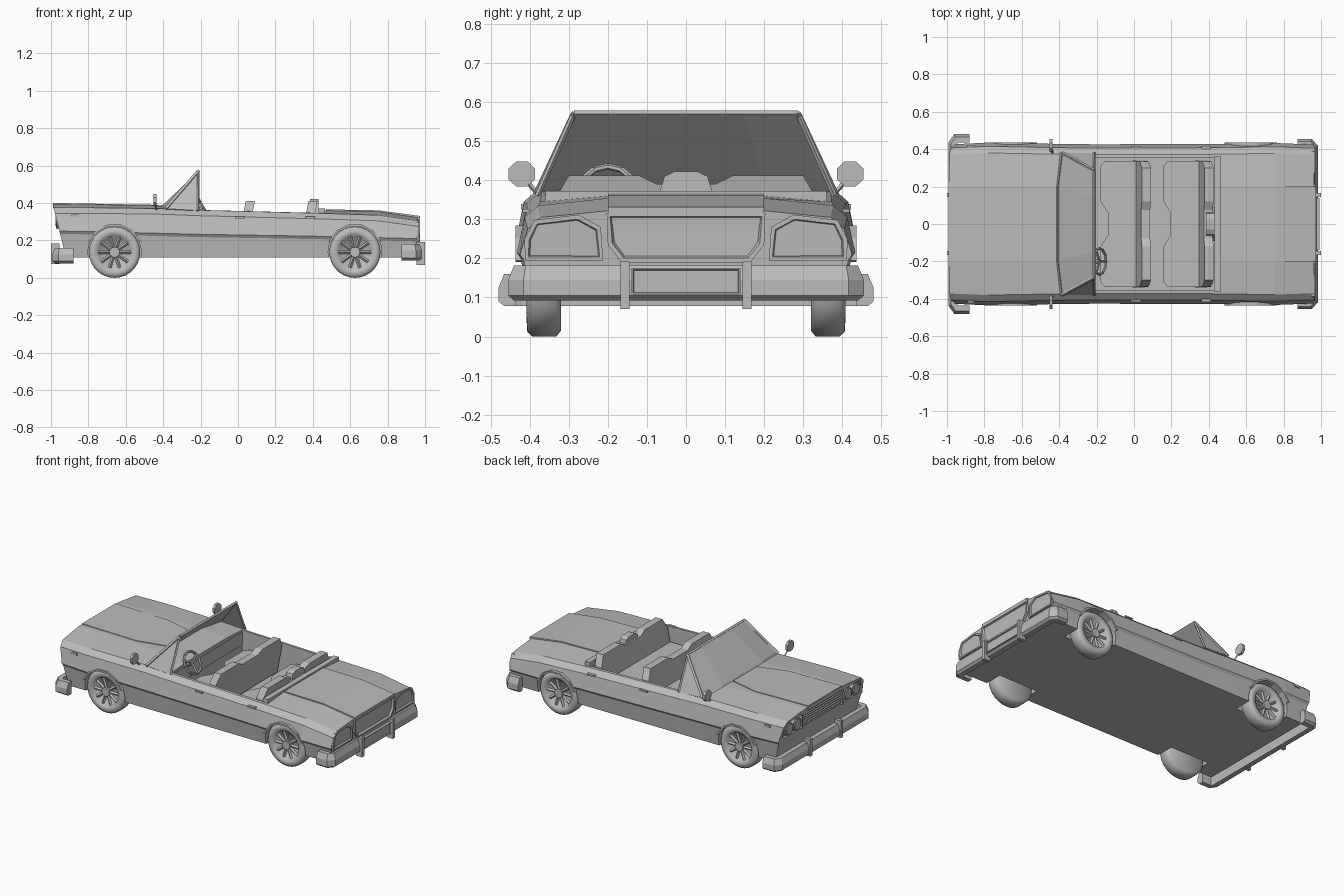
import bpy, bmesh, math
from mathutils import Vector, Matrix

if "Cube" in bpy.data.objects:
    bpy.data.objects.remove(bpy.data.objects["Cube"], do_unlink=True)

grey = bpy.data.materials.new("plain_grey")
grey.use_nodes = True
GREY = (0.5, 0.5, 0.5, 1)
grey.diffuse_color = GREY
grey.node_tree.nodes["Principled BSDF"].inputs["Base Color"].default_value = GREY


def finish(name, bm, mirror=False):
    """Turn a bmesh into an object, optionally mirrored across y."""
    bmesh.ops.recalc_face_normals(bm, faces=bm.faces)
    mesh = bpy.data.meshes.new(name)
    bm.to_mesh(mesh)
    bm.free()
    mesh.materials.append(grey)
    ob = bpy.data.objects.new(name, mesh)
    bpy.context.collection.objects.link(ob)
    if mirror:
        m = ob.modifiers.new("Mirror", 'MIRROR')
        m.use_axis = (False, True, False)
        m.use_mirror_merge = False
    return ob


def prism(name, pts, axis, a, b, mirror=False, warp=None, inset=None):
    """Extrude a 2D outline along an axis; inset sinks the far face."""
    place = {'x': lambda p, t: (t, p[0], p[1]),
             'y': lambda p, t: (p[0], t, p[1]),
             'z': lambda p, t: (p[0], p[1], t)}[axis]
    bm = bmesh.new()
    lo, hi = ([bm.verts.new(place(p, t)) for p in pts] for t in (a, b))
    n = len(pts)
    bm.faces.new(lo)
    far = bm.faces.new(hi)
    for i in range(n):
        j = (i + 1) % n
        bm.faces.new((lo[i], lo[j], hi[j], hi[i]))
    bmesh.ops.recalc_face_normals(bm, faces=bm.faces)
    if inset:
        bmesh.ops.inset_individual(bm, faces=[far], thickness=inset)
        bmesh.ops.inset_individual(bm, faces=[far], thickness=inset / 2, depth=-inset)
    if warp:
        for v in bm.verts:
            warp(v.co)
    return finish(name, bm, mirror)


def box(name, x, y, z, mirror=False):
    rect = [(y[0], z[0]), (y[1], z[0]), (y[1], z[1]), (y[0], z[1])]
    return prism(name, rect, 'x', x[0], x[1], mirror)


def both(half):
    """Close a half outline (u >= 0) with its reflection in u."""
    return half + [(-u, v) for u, v in reversed(half)]


def disc(name, centre, radius, depth, axis, sides=20, mirror=False):
    bm = bmesh.new()
    turn = Matrix.Rotation(math.pi / 2, 4, 'Y' if axis == 'x' else 'X')
    bmesh.ops.create_cone(bm, cap_ends=True, segments=sides, radius1=radius, radius2=radius,
                          depth=depth, matrix=Matrix.Translation(centre) @ turn)
    return finish(name, bm, mirror)


def bar(name, p, q, r, mirror=False, sides=4):
    p, q = Vector(p), Vector(q)
    d = q - p
    m = Matrix.Translation((p + q) / 2) @ d.to_track_quat('Z', 'Y').to_matrix().to_4x4()
    bm = bmesh.new()
    bmesh.ops.create_cone(bm, cap_ends=True, segments=sides, radius1=r, radius2=r,
                          depth=d.length, matrix=m)
    return finish(name, bm, mirror)


# Body shell: sections lofted along x (station, half width, crease, edge, centre, lean)
stations = [(-.955, .427, .25, .375, .395, -.25), (-.78, .435, .247, .375, .393, 0),
            (-.4, .428, .238, .37, .385, 0), (-.2, .426, .233, .362, .371, 0),
            (.45, .428, .222, .345, .36, 0), (.75, .433, .215, .335, .354, 0),
            (.96, .425, .21, .305, .322, .05)]
bm = bmesh.new()
rings = []
for x, w, k, e, c, lean in stations:
    half = [(.405, .11), (w - .01, k - .015), (w, k), (w - .02, e - .03), (w - .055, e), (.2, c)]
    rings.append([bm.verts.new((x + lean * (z - .25), y, z)) for y, z in both(half)])
for r, s in zip(rings, rings[1:]):
    for i in range(len(r)):
        j = (i + 1) % len(r)
        bm.faces.new((r[i], r[j], s[j], s[i]))
bm.faces.new(rings[0])
bm.faces.new(rings[-1])
body = finish("body", bm)

# Openings: cabin, wheel wells, front recess
WHEELS = {"front": -.66, "rear": .625}
AXLE = .137
cutters = [box("cabin_cutter", (-.22, .44), (-.355, .355), (.16, .6)),
           prism("nose_cutter", both([(.385, .262), (.395, .31), (.368, .362)]), 'x', -1.1, -.945)]
for x in WHEELS.values():
    for side in (-1, 1):
        cutters.append(disc("well_cutter", (x, side * .4, AXLE), .143, .22, 'y', 24))
bpy.context.view_layer.objects.active = body
for cut in cutters:
    cut.hide_render = True
    m = body.modifiers.new("Cut", 'BOOLEAN')
    m.operation, m.solver, m.object = 'DIFFERENCE', 'EXACT', cut
    bpy.ops.object.modifier_apply(modifier=m.name)
    bpy.data.objects.remove(cut, do_unlink=True)

# Wheels: lathed tyre and rim, hub, spokes, octagonal arch lip
PROFILE = [(0, .32), (.122, .32), (.137, .332), (.137, .393), (.125, .406),
           (.093, .408), (.085, .385), (0, .382)]
for end, x in WHEELS.items():
    bm = bmesh.new()
    vs = [bm.verts.new((x + r, y, AXLE)) for r, y in PROFILE]
    edges = [bm.edges.new(p) for p in zip(vs, vs[1:])]
    bmesh.ops.spin(bm, geom=vs + edges, cent=(x, 0, AXLE), axis=(0, 1, 0),
                   angle=math.tau, steps=28)
    bmesh.ops.remove_doubles(bm, verts=bm.verts, dist=.0005)
    tyre = finish(end + "_wheels", bm, True)
    tyre.data.shade_smooth()
    disc(end + "_hubs", (x, .392, AXLE), .028, .026, 'y', 12, True)
    for n in range(10):
        a = n * math.tau / 10
        u = Vector((math.cos(a), 0, math.sin(a)))
        c = Vector((x, .388, AXLE))
        bar(f"{end}_spokes_{n}", c + u * .022, c + u * .087, .009, True)
    arc = [(r, math.radians(22.5 + 27 * i)) for r, steps in ((.152, range(6)), (.141, range(5, -1, -1)))
           for i in steps]
    prism(end + "_arch_lips", [(x + r * math.cos(a), AXLE + r * math.sin(a)) for r, a in arc],
          'y', .39, .436, True)


# Bumpers: bulged section swept round a bracket-shaped path
def bumper(name, sx, half, section):
    path = half + [(x, -y, ox, -oy) for x, y, ox, oy in reversed(half)]
    bm = bmesh.new()
    rows = [[bm.verts.new((sx * (x + o * ox), y + o * oy, z)) for o, z in section]
            for x, y, ox, oy in path]
    for r, s in zip(rows, rows[1:]):
        for i in range(len(r)):
            j = (i + 1) % len(r)
            bm.faces.new((r[i], r[j], s[j], s[i]))
    bm.faces.new(rows[0])
    bm.faces.new(rows[-1])
    finish(name, bm)


bumper("front_bumper", -1, [(.88, .465, 0, 1), (.955, .465, .4, 1), (.978, .43, 1, .4)],
       [(-.03, .078), (0, .078), (.015, .09), (.015, .125), (0, .16), (-.03, .16)])
bumper("rear_bumper", 1, [(.875, .44, 0, 1), (.945, .44, .4, 1), (.97, .41, 1, .4)],
       [(-.03, .092), (0, .092), (.015, .105), (.015, .145), (0, .182), (-.03, .182)])
box("front_bumper_guards", (-1, -.955), (.145, .167), (.075, .185), True)
box("rear_bumper_guards", (.955, 1), (.145, .167), (.07, .192), True)
prism("rear_plate", both([(.14, .107), (.14, .176)]), 'x', .975, .992, inset=.006)

# Nose: grille bars, surround posts, paired round lamps
for i in range(6):
    z = .275 + i * .015
    box(f"grille_bar_{i}", (-.966, -.94), (-.2, .2), (z, z + .007))
box("grille_posts", (-.974, -.94), (.2, .212), (.262, .362), True)
for label, y in (("inner", .257), ("outer", .34)):
    disc(label + "_lamp_rings", (-.955, y, .31), .041, .03, 'x', 20, True)
    disc(label + "_lamps", (-.962, y, .31), .032, .03, 'x', 20, True)


# Hood panel and trunk lid
def hood_slope(co):
    co.z -= .018 * (co.x + .97)


prism("hood_panel", [(-.99, -.17), (-.61, -.17), (-.42, -.12), (-.42, .12), (-.61, .17), (-.99, .17)],
      'z', .37, .4, warp=hood_slope)
prism("trunk_lid", [(.47, .34), (.47, .366), (.75, .361), (.972, .331), (.972, .315), (.94, .3)],
      'y', -.2, .2)
box("cabin_rear_lip", (.43, .465), (-.36, .36), (.335, .372))

# Tail panels
prism("tail_panel", both([(.165, .19), (.2, .235), (.203, .316)]), 'x', .95, .973, inset=.012)
prism("tail_lamps", [(.212, .195), (.412, .195), (.413, .25), (.388, .298), (.275, .312), (.218, .28)],
      'x', .95, .968, True, inset=.012)

# Windscreen, quarter panes and frame
base = [(-.385, .38, .37), (-.408, .2, .383), (-.408, -.2, .383), (-.385, -.38, .37)]
top = [(-.213, y, .57) for y in (.287, .15, -.15, -.287)]
bm = bmesh.new()
b, t = ([bm.verts.new(p) for p in row] for row in (base, top))
for i in range(3):
    bm.faces.new((b[i], b[i + 1], t[i + 1], t[i]))
for i in (0, 3):
    foot = bm.verts.new((-.213, base[i][1], .36))
    bm.faces.new((b[i], t[i], foot))
glass = finish("windscreen_glass", bm)
glass.modifiers.new("Thickness", 'SOLIDIFY').thickness = .005
bar("windscreen_top_rail", top[0], top[3], .009)
bar("windscreen_pillars", base[0], top[0], .01, True)
bar("quarter_pane_posts", (-.212, .38, .36), top[0], .007, True)
bar("windscreen_base_centre", base[1], base[2], .008)
bar("windscreen_base_sides", base[0], base[1], .008, True)


# Bench seats with raked backs
def rake(co):
    co.x += .2 * (co.z - .2)


BACK = both([(.34, .17), (.335, .35), (.3, .412), (.12, .412), (.075, .39), (.045, .39)])
for label, x in (("front", 0), ("rear", .335)):
    front = [(x - .14, 0), (x - .14, .06), (x - .178, .12), (x - .178, .31), (x - .155, .338),
             (x + .02, .338)]
    outline = front + [(u, -v) for u, v in reversed(front[1:])]
    prism(label + "_seat_cushion", outline, 'z', .16, .26)
    prism(label + "_seat_back", BACK, 'x', x, x + .048, warp=rake)
prism("rear_armrest", both([(.09, .3), (.055, .41), (.03, .422)]), 'x', .385, .43)

# Dashboard and steering wheel
box("dashboard", (-.27, -.215), (-.354, .354), (.27, .352))
hub = Vector((-.185, -.2, .375))
axis = Vector((.85, 0, .5)).normalized()
side = Vector((0, 1, 0))
up = axis.cross(side)
rim = [hub + (side * math.cos(a) + up * math.sin(a)) * .07
       for a in (i * math.tau / 12 for i in range(12))]
for i in range(12):
    bar(f"steering_rim_{i}", rim[i], rim[(i + 1) % 12], .008, sides=6)
    if i % 4 == 1:
        bar(f"steering_spoke_{i}", hub, rim[i], .007)
bar("steering_column", hub, hub - axis * .08, .014, sides=8)

# Mirrors, door handles, side markers
oct_pts = [(.42 + .037 * math.cos(a), .416 + .035 * math.sin(a))
           for a in (math.radians(22.5 + 45 * i) for i in range(8))]
prism("mirrors", oct_pts, 'x', -.452, -.436, True)
bar("mirror_stalks", (-.435, .375, .36), (-.444, .41, .4), .006, True)
for label, x in (("front", -.015), ("rear", .36)):
    box(label + "_door_handles", (x, x + .053), (.4, .418), (.317, .327), True)
box("side_markers", (-.89, -.852), (.4, .422), (.325, .339), True)
